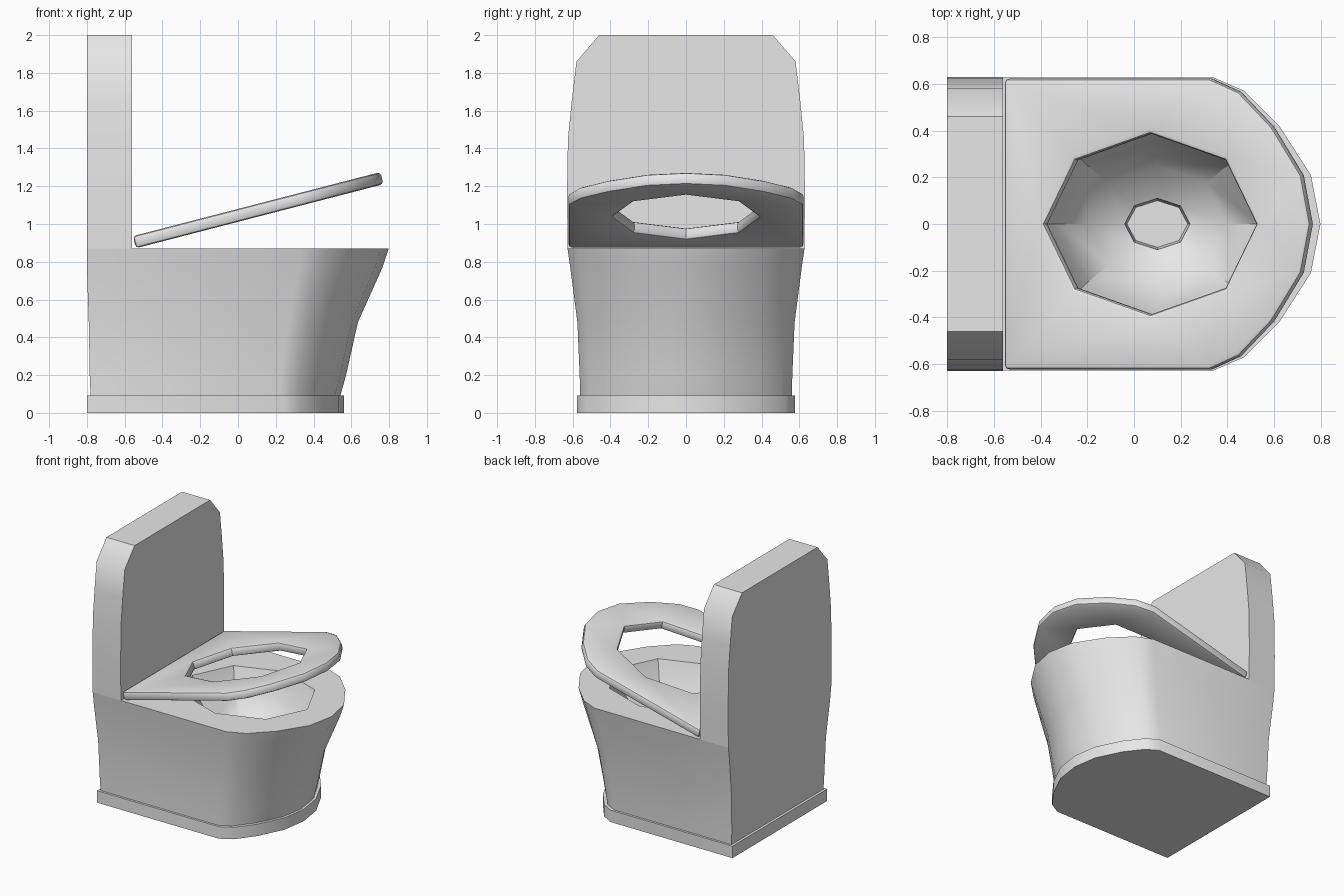
import bpy, bmesh, math
from mathutils import Matrix, Vector

cube = bpy.data.objects.get("Cube")
if cube:
    bpy.data.objects.remove(cube, do_unlink=True)

ceramic = bpy.data.materials.new("light_grey_ceramic")
ceramic.use_nodes = True
ceramic.diffuse_color = (0.8, 0.8, 0.8, 1)
ceramic.node_tree.nodes["Principled BSDF"].inputs["Base Color"].default_value = (0.8, 0.8, 0.8, 1)


def outline(back, corner, front, half):
    """Straight-backed plan outline with a faceted round front."""
    nose = [(0, 1), (0.285, 0.91), (0.615, 0.67), (0.91, 0.335)]
    side = [(back, half)] + [(corner + (front - corner) * t, half * w) for t, w in nose]
    return side + [(front, 0)] + [(x, -y) for x, y in reversed(side)]


def octagon(cx, rx, ry):
    steps = [i * math.pi / 4 for i in range(8)]
    return [(cx + rx * math.cos(a), ry * math.sin(a)) for a in steps]


def ring(bm, points, z):
    return [bm.verts.new((x, y, z)) for x, y in points]


def skin(bm, a, b):
    """Join two rings of equal length with quads."""
    n = len(a)
    for i in range(n):
        bm.faces.new((a[i], a[(i + 1) % n], b[(i + 1) % n], b[i]))


def fill_between(bm, outer, inner):
    """Flat face with a hole."""
    edges = []
    for loop in (outer, inner):
        for i, v in enumerate(loop):
            w = loop[(i + 1) % len(loop)]
            edges.append(bm.edges.get((v, w)) or bm.edges.new((v, w)))
    bmesh.ops.triangle_fill(bm, use_beauty=True, use_dissolve=False, edges=edges,
                            normal=Vector((0, 0, 1)))


def finish(bm, name, bevel=0, segments=2, angle=35):
    bmesh.ops.recalc_face_normals(bm, faces=bm.faces[:])
    mesh = bpy.data.meshes.new(name)
    bm.to_mesh(mesh)
    bm.free()
    mesh.materials.append(ceramic)
    obj = bpy.data.objects.new(name, mesh)
    bpy.context.collection.objects.link(obj)
    bpy.ops.object.select_all(action='DESELECT')
    obj.select_set(True)
    bpy.context.view_layer.objects.active = obj
    if bevel:
        mod = obj.modifiers.new("rounded_rim", 'BEVEL')
        mod.width = bevel
        mod.segments = segments
        mod.limit_method = 'ANGLE'
        mod.angle_limit = math.radians(60)
        bpy.ops.object.modifier_apply(modifier=mod.name)
    bpy.ops.object.shade_smooth_by_angle(angle=math.radians(angle))
    return obj


# Plinth
bm = bmesh.new()
plan = outline(-0.8, 0.24, 0.56, 0.577)
low, high = ring(bm, plan, 0), ring(bm, plan, 0.092)
skin(bm, low, high)
bm.faces.new(low)
bm.faces.new(high)
finish(bm, "plinth")

# Body: flared outside, flat rim, dished bowl and drain
bm = bmesh.new()
levels = [(0.085, -0.78, 0.22, 0.54, 0.56), (0.2, -0.785, 0.23, 0.572, 0.563),
          (0.48, -0.79, 0.27, 0.635, 0.575), (0.77, -0.8, 0.32, 0.765, 0.613),
          (0.87, -0.8, 0.34, 0.798, 0.627)]
rings = [ring(bm, outline(*spec), z) for z, *spec in levels]
bm.faces.new(rings[0])
for a, b in zip(rings, rings[1:]):
    skin(bm, a, b)
bowl = [(0.87, 0.1, 0.49, 0.42), (0.7, 0.1, 0.43, 0.36), (0.54, 0.1, 0.3, 0.25),
        (0.46, 0.1, 0.14, 0.11), (0.38, 0.1, 0.13, 0.1)]
inner = [ring(bm, octagon(*spec), z) for z, *spec in bowl]
fill_between(bm, rings[-1], inner[0])
for a, b in zip(inner, inner[1:]):
    skin(bm, a, b)
bm.faces.new(inner[-1])
finish(bm, "body")

# Tank: tapered slab with clipped top corners
bm = bmesh.new()
half = [(0.627, 0.87), (0.63, 1.15), (0.625, 1.45), (0.605, 1.65), (0.58, 1.86), (0.46, 2.0)]
profile = half + [(-y, z) for y, z in reversed(half)]
back, front = ([bm.verts.new((x, y, z)) for y, z in profile] for x in (-0.8, -0.56))
skin(bm, back, front)
bm.faces.new(back)
bm.faces.new(front)
finish(bm, "tank")

# Seat: ring with rounded rims, raised on its hinge
tilt = math.radians(14.5)
thick = 0.066
bm = bmesh.new()
plates = []
for z in (0, thick):
    outer = ring(bm, outline(-0.55, 0.33, 0.76, 0.622), z)
    hole = ring(bm, octagon(0.075, 0.452, 0.387), z)
    fill_between(bm, outer, hole)
    plates.append((outer, hole))
for lower, upper in zip(*plates):
    skin(bm, lower, upper)
hinge = Vector((-0.54, 0, 0.872))
move = (Matrix.Translation(hinge) @ Matrix.Rotation(-tilt, 4, 'Y')
        @ Matrix.Diagonal((1 / math.cos(tilt), 1, 1, 1)) @ Matrix.Translation((0.55, 0, 0)))
bmesh.ops.transform(bm, matrix=move, verts=bm.verts[:])
finish(bm, "seat", bevel=0.018, angle=40)
